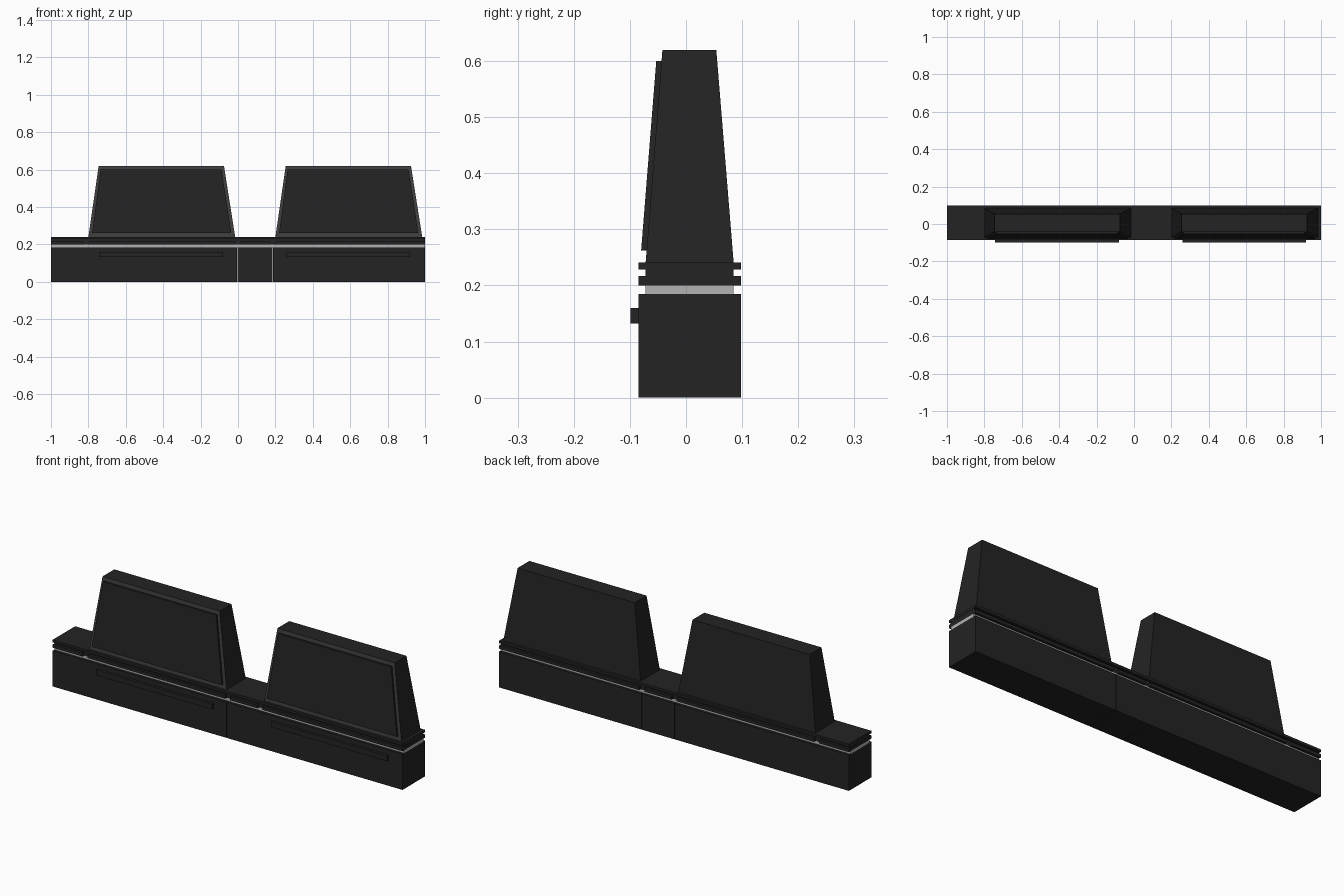
import bpy, bmesh

if "Cube" in bpy.data.objects:
    bpy.data.objects.remove(bpy.data.objects["Cube"])


def material(name, v):
    m = bpy.data.materials.new(name)
    m.diffuse_color = (v, v, v, 1)
    m.use_nodes = True
    m.node_tree.nodes["Principled BSDF"].inputs["Base Color"].default_value = m.diffuse_color
    return m


black = material("black", 0.017)
charcoal = material("charcoal", 0.05)
pale = material("pale_grey", 0.45)


def frustum(name, bottom, top, z0, z1, mat, front_mat=None):
    """Block between two (x0, x1, y0, y1) rectangles."""
    bm = bmesh.new()
    rings = []
    for (x0, x1, y0, y1), z in ((bottom, z0), (top, z1)):
        rings.append([bm.verts.new((x, y, z)) for x, y in
                      ((x0, y0), (x1, y0), (x1, y1), (x0, y1))])
    b, t = rings
    bm.faces.new(b[::-1])
    bm.faces.new(t)
    for i in range(4):
        j = (i + 1) % 4
        f = bm.faces.new((b[i], b[j], t[j], t[i]))
        if i == 0 and front_mat:
            f.material_index = 1
    me = bpy.data.meshes.new(name)
    bm.to_mesh(me)
    bm.free()
    me.materials.append(mat)
    if front_mat:
        me.materials.append(front_mat)
    ob = bpy.data.objects.new(name, me)
    bpy.context.collection.objects.link(ob)
    return ob


def box(name, x0, x1, y0, y1, z0, z1, mat=black):
    return frustum(name, (x0, x1, y0, y1), (x0, x1, y0, y1), z0, z1, mat)


Y0, Y1 = -0.085, 0.098      # full depth
I0, I1 = -0.072, 0.085      # inset depth

# base cabinets with seams between them
for i, (a, b) in enumerate(((-1, -0.006), (-0.004, 0.184), (0.186, 1))):
    box(f"base_{i}", a, b, Y0, Y1, 0, 0.185)

# pale recessed strip
box("light_strip", -1, 1, I0, I1, 0.185, 0.2, pale)

# lower ledge, broken by narrow notches over a recessed core
box("ledge_core", -0.999, 0.999, I0, I1, 0.2, 0.228)
for i, (a, b) in enumerate(((-1, -0.83), (-0.8, -0.015), (0.015, 0.17),
                            (0.2, 1))):
    box(f"lower_ledge_{i}", a, b, Y0, Y1, 0.2, 0.217)

# upper ledge
box("upper_ledge", -1, 1, Y0, Y1, 0.228, 0.241)

# two tapered uprights, each with a front panel and a handle below
for side, dx in (("left", 0), ("right", 1)):
    frustum(f"upright_{side}",
            (-0.80 + dx, -0.015 + dx, I0, I1),
            (-0.745 + dx, -0.075 + dx, -0.042, 0.054),
            0.24, 0.62, black, charcoal)
    frustum(f"front_panel_{side}",
            (-0.78 + dx, -0.036 + dx, -0.080, -0.068),
            (-0.735 + dx, -0.088 + dx, -0.053, -0.041),
            0.262, 0.60, black)
    box(f"handle_{side}", -0.742 + dx, -0.08 + dx, -0.099, Y0, 0.132, 0.16)
